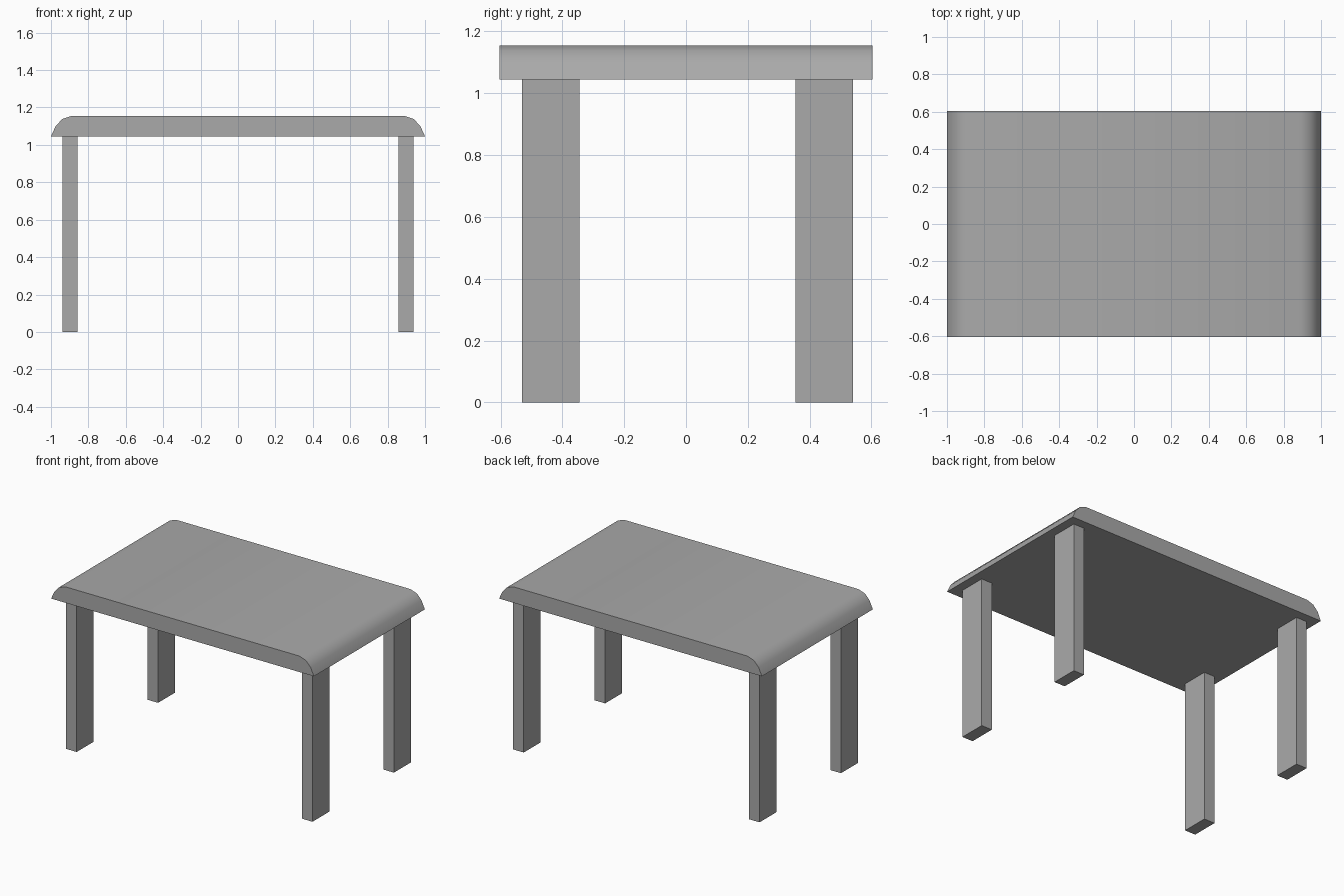
import bpy
import bmesh
from math import radians

cube = bpy.data.objects.get("Cube")
if cube:
    bpy.data.objects.remove(cube, do_unlink=True)

# Single plain grey finish
grey = bpy.data.materials.new("plain_grey")
grey.use_nodes = True
colour = (0.4, 0.4, 0.4, 1)
grey.diffuse_color = colour
grey.node_tree.nodes["Principled BSDF"].inputs["Base Color"].default_value = colour

TOP_BOTTOM = 1.045
HALF_DEPTH = 0.603


def extrude(name, outline, direction):
    """Make a closed solid by sweeping a flat outline along a direction."""
    bm = bmesh.new()
    face = bm.faces.new([bm.verts.new(p) for p in outline])
    swept = bmesh.ops.extrude_face_region(bm, geom=[face])["geom"]
    verts = [g for g in swept if isinstance(g, bmesh.types.BMVert)]
    bmesh.ops.translate(bm, verts=verts, vec=direction)
    bmesh.ops.recalc_face_normals(bm, faces=bm.faces)
    mesh = bpy.data.meshes.new(name)
    bm.to_mesh(mesh)
    bm.free()
    mesh.materials.append(grey)
    obj = bpy.data.objects.new(name, mesh)
    bpy.context.collection.objects.link(obj)
    return obj


# Table top: mirrored profile with rounded short ends, swept front to back
half = [(1, TOP_BOTTOM), (0.975, 1.1), (0.94, 1.138), (0.89, 1.155)]
profile = half + [(-x, z) for x, z in reversed(half)]
top = extrude("table_top", [(x, -HALF_DEPTH, z) for x, z in profile],
              (0, 2 * HALF_DEPTH, 0))
bpy.context.view_layer.objects.active = top
top.select_set(True)
bpy.ops.object.shade_smooth_by_angle(angle=radians(40))

# Four flat plank legs
for row, y0, y1 in (("front", -0.53, -0.345), ("back", 0.355, 0.54)):
    for side, s in (("left", 1), ("right", -1)):
        inner, outer = s * 0.857, s * 0.938
        extrude(f"{row}_{side}_leg",
                [(inner, y0, 0), (outer, y0, 0), (outer, y1, 0), (inner, y1, 0)],
                (0, 0, TOP_BOTTOM))
